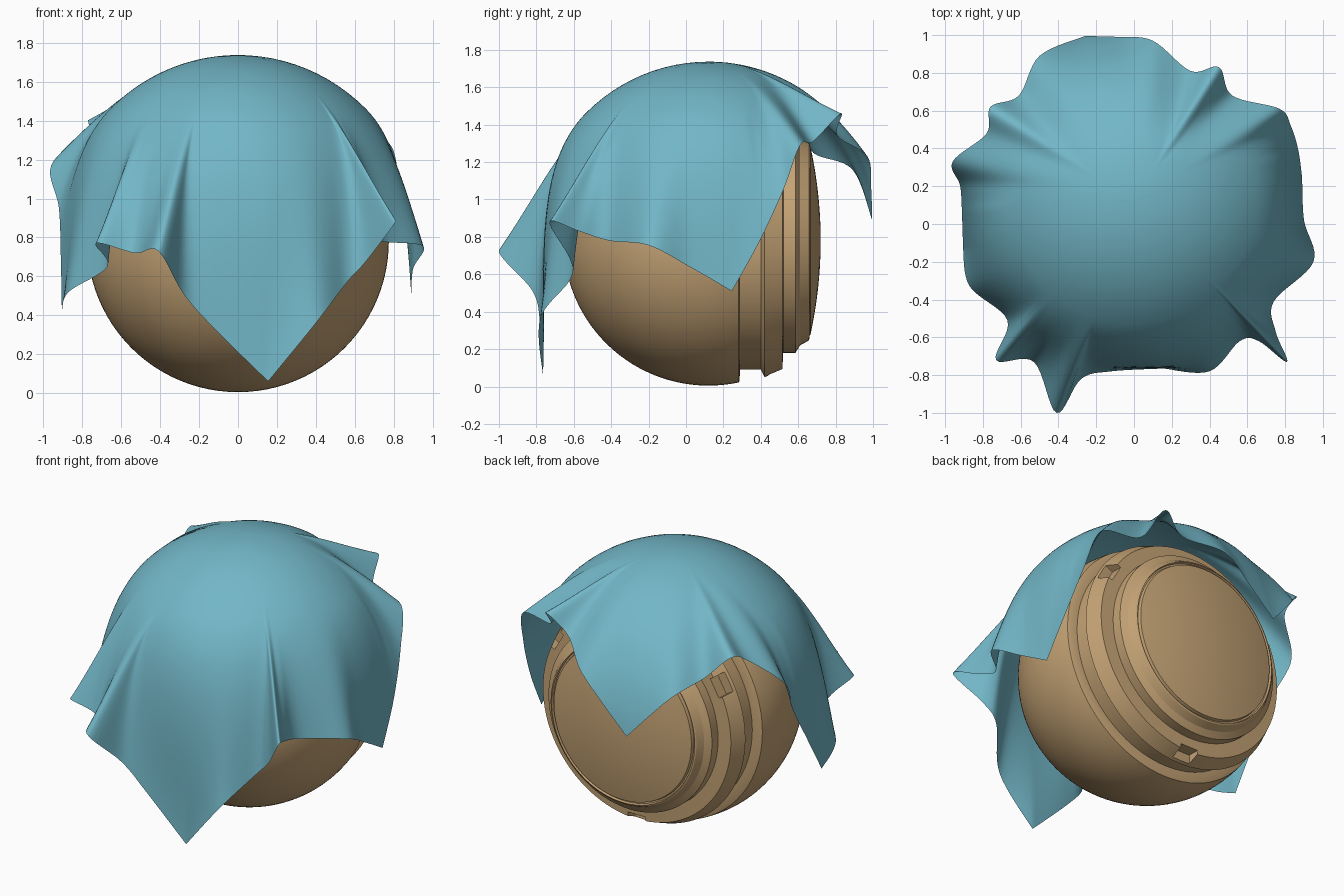
import bpy, bmesh
from math import sin, cos, pi, radians
from mathutils import Vector, Matrix

if "Cube" in bpy.data.objects:
    bpy.data.objects.remove(bpy.data.objects["Cube"])

CENTRE = Vector((0, 0.12, 0.78))   # ball centre
BALL_R = 0.775
CROWN_W, CROWN_H = 0.935, 0.957    # half width and height of the cloth crown


def material(name, rgb):
    mat = bpy.data.materials.new(name)
    mat.use_nodes = True
    colour = (*rgb, 1)
    mat.diffuse_color = colour
    shader = mat.node_tree.nodes["Principled BSDF"]
    shader.inputs["Base Color"].default_value = colour
    shader.inputs["Roughness"].default_value = 0.8
    return mat


def make_object(bm, name, mat):
    bmesh.ops.recalc_face_normals(bm, faces=bm.faces)
    mesh = bpy.data.meshes.new(name)
    bm.to_mesh(mesh)
    bm.free()
    obj = bpy.data.objects.new(name, mesh)
    bpy.context.collection.objects.link(obj)
    mesh.materials.append(mat)
    return obj


def activate(obj):
    bpy.ops.object.select_all(action="DESELECT")
    obj.select_set(True)
    bpy.context.view_layer.objects.active = obj


tan = material("tan", (0.56, 0.37, 0.18))
teal = material("teal", (0.17, 0.47, 0.57))

# Ball: round front, stepped back with a shallow domed disc, turned about y
profile = []
for i in range(41):
    a = pi * 0.567 * i / 40
    profile.append((CENTRE.y - BALL_R * cos(a), BALL_R * sin(a)))
profile += [(0.285, 0.752), (0.29, 0.69), (0.4, 0.69), (0.42, 0.73), (0.515, 0.69),
            (0.52, 0.6), (0.585, 0.6), (0.61, 0.56), (0.655, 0.535), (0.66, 0.525),
            (0.645, 0.52), (0.645, 0.51), (0.665, 0.505)]
for i in range(1, 11):
    r = 0.505 * (1 - i / 10)
    profile.append((0.72 - 0.055 * (r / 0.505) ** 2, r))

bm = bmesh.new()
verts = [bm.verts.new((0, y, CENTRE.z - r)) for y, r in profile]
edges = [bm.edges.new(pair) for pair in zip(verts, verts[1:])]
bmesh.ops.spin(bm, geom=verts + edges, cent=CENTRE, axis=(0, 1, 0),
               angle=2 * pi, steps=96, use_duplicate=False)
bmesh.ops.remove_doubles(bm, verts=bm.verts, dist=0.0005)
ball = make_object(bm, "ball", tan)

# Three notches cut into the raised ridge, one at the bottom
bm = bmesh.new()
for i in range(3):
    turn = Matrix.Rotation(pi + i * 2 * pi / 3, 4, "Y")
    place = Matrix.Translation(CENTRE) @ turn @ Matrix.Translation((0, 0.38, 0.73))
    bmesh.ops.create_cube(bm, size=1, matrix=place @ Matrix.Diagonal((0.13, 0.12, 0.14, 1)))
cutter = make_object(bm, "notch_cutter", tan)
cutter.hide_render = True
notches = ball.modifiers.new("notches", "BOOLEAN")
notches.operation = "DIFFERENCE"
notches.solver = "EXACT"
notches.object = cutter
activate(ball)
bpy.ops.object.modifier_apply(modifier=notches.name)
bpy.data.objects.remove(cutter)
bpy.ops.object.shade_smooth_by_angle(angle=radians(28))

# Hem of the cloth, one run per side, each starting at a corner of the square
hem_runs = [
    # front corner to left corner
    [(0.155, -0.765, 0.06), (0.4, -0.78, 0.36), (0.56, -0.62, 0.57), (0.66, -0.62, 0.68),
     (0.81, -0.73, 0.88), (0.75, -0.57, 0.83), (0.74, -0.41, 0.78), (0.95, -0.2, 0.755),
     (0.9, 0.02, 0.64)],
    # left corner to back corner
    [(0.89, 0.245, 0.51), (0.87, 0.39, 0.77), (0.83, 0.52, 1.05), (0.77, 0.61, 1.29),
     (0.52, 0.68, 1.31), (0.45, 0.83, 1.46), (0.3, 0.81, 1.34), (0.1, 0.97, 1.23),
     (-0.08, 0.99, 1.06)],
    # back corner to right corner
    [(-0.26, 0.995, 0.89), (-0.5, 0.89, 1.16), (-0.61, 0.68, 1.25), (-0.76, 0.62, 1.4),
     (-0.78, 0.48, 1.34), (-0.96, 0.33, 1.17), (-0.92, 0.2, 0.95), (-0.91, 0.03, 0.68)],
    # right corner to front corner
    [(-0.905, -0.13, 0.42), (-0.87, -0.33, 0.52), (-0.67, -0.51, 0.65), (-0.73, -0.72, 0.77),
     (-0.53, -0.73, 0.72), (-0.41, -1.0, 0.73), (-0.28, -0.82, 0.51), (-0.12, -0.78, 0.33)],
]


def hem_points(steps=8):
    points = []
    for n, run in enumerate(hem_runs):
        keys = [Vector(k) for k in run + hem_runs[(n + 1) % 4][:1]]
        keys = keys[:1] + keys + keys[-1:]          # keeps the corners sharp
        for a, b, c, d in zip(keys, keys[1:], keys[2:], keys[3:]):
            for s in range(steps):
                t = s / steps
                points.append(b + 0.5 * t * ((c - a) + t * (2 * a - 5 * b + 4 * c - d
                                             + t * (3 * b - a - 3 * c + d))))
    return points


def clamp(v):
    return max(0.0, min(1.0, v))


def crown_point(a):
    return Vector((CROWN_W * sin(a), CENTRE.z + CROWN_H * cos(a)))


def drape(hem, crown=12, fall=30):
    """Points from near the top of the crown down to one hem point."""
    out = Vector((hem.x - CENTRE.x, hem.y - CENTRE.y, 0))
    radius = out.length
    out.normalize()
    # High hems leave the crown early, low ones follow it further down
    leave = radians(8 + 36 * clamp((1.5 - hem.z) / 0.75))
    line = [crown_point(leave * i / crown) for i in range(1, crown)]
    p0 = crown_point(leave)
    p3 = Vector((radius, hem.z))
    chord = p3 - p0
    hang = clamp((1.08 - radius) * 4) * clamp((1.4 - hem.z) * 2)
    end = chord.normalized().lerp(Vector((0, -1)), hang).normalized()
    p1 = p0 + Vector((cos(leave), -sin(leave))) * chord.length * 0.31
    p2 = p3 - end * chord.length * 0.36
    for i in range(fall + 1):
        t = i / fall
        u = 1 - t
        line.append(p0 * u ** 3 + p1 * 3 * u * u * t + p2 * 3 * u * t * t + p3 * t ** 3)
    return [Vector((CENTRE.x, CENTRE.y, z)) + out * r for r, z in line]


# Cloth: a single sheet fanned from the crown to the hem
bm = bmesh.new()
top = bm.verts.new(CENTRE + Vector((0, 0, CROWN_H)))
columns = [[bm.verts.new(p) for p in drape(h)] for h in hem_points()]
for left, right in zip(columns, columns[1:] + columns[:1]):
    bm.faces.new((top, left[0], right[0]))
    for i in range(len(left) - 1):
        bm.faces.new((left[i], left[i + 1], right[i + 1], right[i]))
activate(make_object(bm, "draped_cloth", teal))
bpy.ops.object.shade_smooth_by_angle(angle=radians(80))
